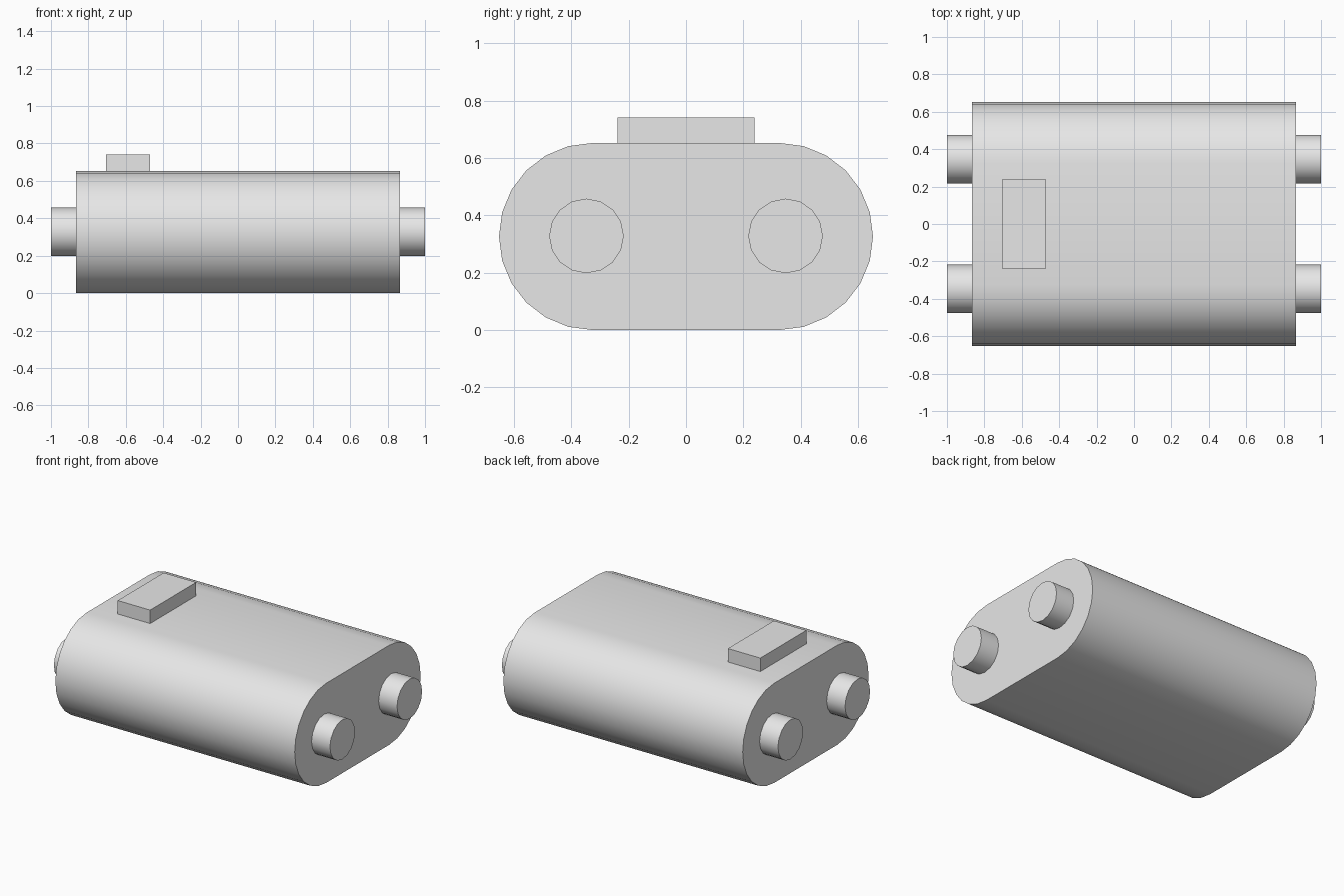
import bpy, math

cube = bpy.data.objects.get("Cube")
if cube:
    bpy.data.objects.remove(cube, do_unlink=True)

GREY = (0.8, 0.8, 0.8, 1)
grey = bpy.data.materials.new("light_grey")
grey.use_nodes = True
grey.diffuse_color = GREY
grey.node_tree.nodes["Principled BSDF"].inputs["Base Color"].default_value = GREY


def arc(cy, cz, radius, start, end, steps):
    """Points (y, z) along an arc, angles in degrees."""
    angles = [math.radians(start + (end - start) * i / steps) for i in range(steps + 1)]
    return [(cy + radius * math.cos(a), cz + radius * math.sin(a)) for a in angles]


def extrude_along_x(name, profile, x0, x1):
    """Closed prism from a counter-clockwise (y, z) profile."""
    n = len(profile)
    verts = [(x, y, z) for x in (x0, x1) for y, z in profile]
    faces = [tuple(reversed(range(n))), tuple(range(n, 2 * n))]
    faces += [(i, (i + 1) % n, n + (i + 1) % n, n + i) for i in range(n)]
    mesh = bpy.data.meshes.new(name)
    mesh.from_pydata(verts, [], faces)
    mesh.materials.append(grey)
    obj = bpy.data.objects.new(name, mesh)
    bpy.context.collection.objects.link(obj)
    bpy.ops.object.select_all(action="DESELECT")
    obj.select_set(True)
    bpy.context.view_layer.objects.active = obj
    bpy.ops.object.shade_smooth_by_angle(angle=math.radians(35))
    return obj


# Body: stadium cross-section, rounded at front and back
R = 0.326
body = arc(R, R, R, -90, 90, 12) + arc(-R, R, R, 90, 270, 12)
extrude_along_x("body", body, -0.867, 0.867)

# Round pegs on both ends
for side, x0, x1 in (("right", -1, -0.867), ("left", 0.867, 1)):
    for place, y in (("front", -0.347), ("back", 0.347)):
        peg = arc(y, 0.328, 0.13, 0, 360, 16)[:-1]
        extrude_along_x(f"{side}_{place}_peg", peg, x0, x1)

# Flat block on top
block = [(-0.238, 0.652), (0.238, 0.652), (0.238, 0.74), (-0.238, 0.74)]
extrude_along_x("top_block", block, -0.705, -0.47)
